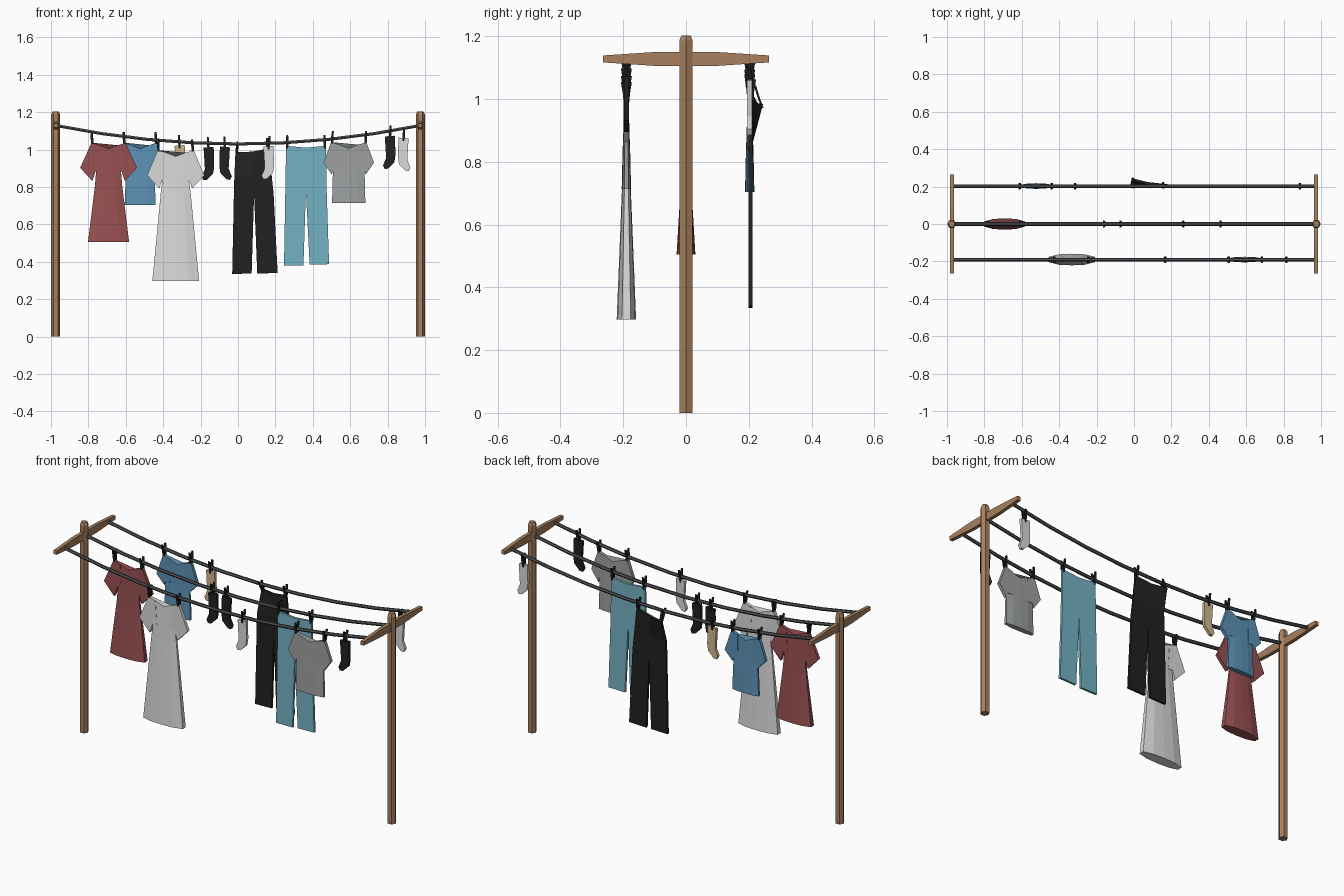
import bpy, bmesh, math, random

if "Cube" in bpy.data.objects:
    bpy.data.objects.remove(bpy.data.objects["Cube"])
random.seed(4)


def material(name, rgb):
    m = bpy.data.materials.new(name)
    lin = [((c / 255 + 0.055) / 1.055) ** 2.4 for c in rgb]
    m.diffuse_color = (*lin, 1)
    m.use_nodes = True
    m.node_tree.nodes["Principled BSDF"].inputs["Base Color"].default_value = m.diffuse_color
    return m


WOOD = material("wood", (168, 128, 94))
ROPE = material("rope grey", (80, 83, 85))
BLACK = material("black cloth", (33, 33, 33))
WHITE = material("white cloth", (218, 218, 218))
RED = material("red cloth", (152, 80, 82))
BLUE = material("blue cloth", (92, 146, 182))
TEAL = material("teal cloth", (116, 178, 196))
GREY = material("grey cloth", (157, 160, 160))
BEIGE = material("beige cloth", (208, 184, 144))


def build(name, verts, faces, mat, thick=0):
    me = bpy.data.meshes.new(name)
    me.from_pydata(verts, [], faces)
    bm = bmesh.new()
    bm.from_mesh(me)
    bmesh.ops.recalc_face_normals(bm, faces=bm.faces)
    bm.to_mesh(me)
    bm.free()
    me.materials.append(mat)
    ob = bpy.data.objects.new(name, me)
    bpy.context.collection.objects.link(ob)
    if thick:
        mod = ob.modifiers.new("thickness", 'SOLIDIFY')
        mod.thickness = thick
        mod.offset = 0
    return ob


def loft(name, rings, mat):
    n = len(rings[0])
    verts = [v for r in rings for v in r]
    faces = [(k * n + i, k * n + (i + 1) % n, (k + 1) * n + (i + 1) % n, (k + 1) * n + i)
             for k in range(len(rings) - 1) for i in range(n)]
    faces += [tuple(range(n)), tuple(range(len(verts) - n, len(verts)))]
    return build(name, verts, faces, mat)


def rope_z(x):
    return 1.03 + 0.098 * (x / 0.97) ** 2


# hexagonal posts and tapered cross arms
for side, sx in (("left", -1), ("right", 1)):
    def hexagon(r, z):
        return [(sx * 0.975 + r * math.cos(i * math.pi / 3), r * math.sin(i * math.pi / 3), z)
                for i in range(6)]
    loft(side + "_post", [hexagon(0.024, 0), hexagon(0.024, 1.187), hexagon(0.017, 1.203)], WOOD)
    rings = []
    for y, h in ((-0.265, 0.011), (-0.1, 0.022), (0.1, 0.022), (0.265, 0.011)):
        rings.append([(sx * 0.973 + a * 0.01, y, 1.128 + b * h)
                      for a, b in ((-1, -1), (1, -1), (1, 1), (-1, 1))])
    loft(side + "_cross_arm", rings, WOOD)

# sagging lines
FRONT, MID, BACK = -0.19, 0.0, 0.203
for name, y in (("front", FRONT), ("middle", MID), ("back", BACK)):
    rings = []
    for k in range(9):
        x = -0.972 + 0.243 * k
        rings.append([(x, y + 0.0095 * math.cos(a * math.pi / 3),
                       rope_z(x) + 0.0095 * math.sin(a * math.pi / 3)) for a in range(6)])
    loft(name + "_line", rings, ROPE)


# clothes pegs: two splayed jaws
def peg(x, y, z, lean=0.0):
    tilt = random.uniform(-0.006, 0.006)
    for s in (-1, 1):
        rings = []
        for dz, dy, w, dx in ((-0.014, 0.005, 0.005, 0), (0.02, 0.008, 0.007, tilt / 2),
                              (0.058, 0.014, 0.005, tilt)):
            yc = y + s * dy + lean * (1 - (dz + 0.014) / 0.072)
            rings.append([(x + dx + a * w, yc + b * 0.0035, z + dz)
                          for a, b in ((-1, -1), (1, -1), (1, 1), (-1, 1))])
        loft("peg", rings, BLACK)


# dresses and shirts: lens-shaped body with flat sleeves
def top_garment(name, mat, y, cx, hw, top, tip, cuff, pit, waist, hem, thick):
    rows = [(hw, top, 0.007), (pit[0], top + pit[1], 0.010),
            (waist[0], top + waist[1], 0.012), (hem[0], hem[1], thick)]
    rings = []
    for k, (w, z, t) in enumerate(rows):
        us = (-1, -0.55, 0, 0.55, 1)
        neck = {0: 0.034, 0.55: 0.014, 1: 0} if k == 0 else {0: 0, 0.55: 0, 1: 0}
        prof = {0: 1, 0.55: 0.9, 1: 0.45}
        ring = [(cx + u * w, y - t * prof[abs(u)], z - neck[abs(u)]) for u in us]
        ring += [(cx + u * w, y + t * prof[abs(u)], z - neck[abs(u)]) for u in reversed(us)]
        rings.append(ring)
    loft(name, rings, mat)
    for s in (-1, 1):
        inner = (hw * 0.55, -0.014)
        pts = [inner, (hw, 0), tip, cuff, pit, (pit[0] * 0.6, pit[1])]
        build(name + "_sleeve", [(cx + s * px, y, top + pz) for px, pz in pts],
              [(0, 1, 4, 5), (1, 2, 3, 4)], mat, 0.018)
        peg(cx + s * (hw - 0.004), y, top)


top_garment("red_dress", RED, MID, -0.692, 0.091, 1.037, (0.152, -0.135), (0.087, -0.205),
            (0.066, -0.145), (0.073, -0.23), (0.11, 0.505), 0.03)
top_garment("white_dress", WHITE, FRONT, -0.333, 0.096, 0.997, (0.153, -0.135), (0.088, -0.205),
            (0.07, -0.155), (0.08, -0.23), (0.125, 0.297), 0.031)
top_garment("blue_shirt", BLUE, BACK, -0.523, 0.088, 1.037, (0.13, -0.12), (0.08, -0.172),
            (0.076, -0.15), (0.078, -0.2), (0.083, 0.704), 0.015)
top_garment("grey_shirt", GREY, FRONT, 0.592, 0.094, 1.04, (0.135, -0.11), (0.09, -0.175),
            (0.084, -0.15), (0.086, -0.2), (0.089, 0.713), 0.015)


# trousers: waist sheet dividing into two legs
def trousers(name, mat, y, rows, hem, bends=(0, 0)):
    verts = [(x, y, z) for row in rows for x, z in row] + [(x, y, z) for x, z in hem]
    for i, b in zip((0, 1), bends):
        verts[i] = (verts[i][0], y + b, verts[i][2])
    faces = [(0, 1, 4, 3), (1, 2, 5, 4), (3, 4, 7, 6), (4, 5, 8, 7), (6, 7, 10, 9), (7, 8, 12, 11)]
    build(name, verts, faces, mat, 0.013)
    peg(rows[0][0][0] + 0.006, y, rows[0][0][1], bends[0])
    peg(rows[0][2][0] - 0.006, y, rows[0][2][1])


trousers("black_trousers", BLACK, BACK + 0.003,
         [[(-0.013, 0.985), (0.072, 0.988), (0.165, 1.005)],
          [(-0.019, 0.86), (0.08, 0.86), (0.18, 0.86)],
          [(-0.022, 0.77), (0.086, 0.76), (0.19, 0.77)]],
         [(-0.031, 0.335), (0.073, 0.337), (0.103, 0.337), (0.212, 0.34)], (0.033, 0.012))
trousers("teal_trousers", TEAL, MID,
         [[(0.257, 1.02), (0.363, 1.01), (0.471, 1.02)],
          [(0.255, 0.9), (0.363, 0.9), (0.472, 0.9)],
          [(0.253, 0.78), (0.363, 0.78), (0.474, 0.78)]],
         [(0.246, 0.38), (0.35, 0.38), (0.383, 0.385), (0.487, 0.387)])

# socks: flat outline, toe towards -x unless mirrored
SOCK = [(-0.027, 0), (0.027, 0.004), (0.03, -0.1), (0.024, -0.138), (-0.01, -0.172),
        (-0.028, -0.174), (-0.037, -0.155), (-0.02, -0.115)]
for name, mat, x, y, z, s in (("beige_sock", BEIGE, -0.312, BACK, 1.02, 1),
                              ("black_sock_a", BLACK, -0.157, MID, 1.01, 1),
                              ("black_sock_b", BLACK, -0.07, MID, 1.012, -1),
                              ("white_sock_a", WHITE, 0.163, FRONT, 1.015, 1),
                              ("black_sock_c", BLACK, 0.812, FRONT, 1.07, 1),
                              ("white_sock_b", WHITE, 0.885, BACK, 1.06, -1)):
    build(name, [(x + s * a, y, z + b) for a, b in SOCK], [tuple(range(8))], mat, 0.016)
    peg(x, y, z)
